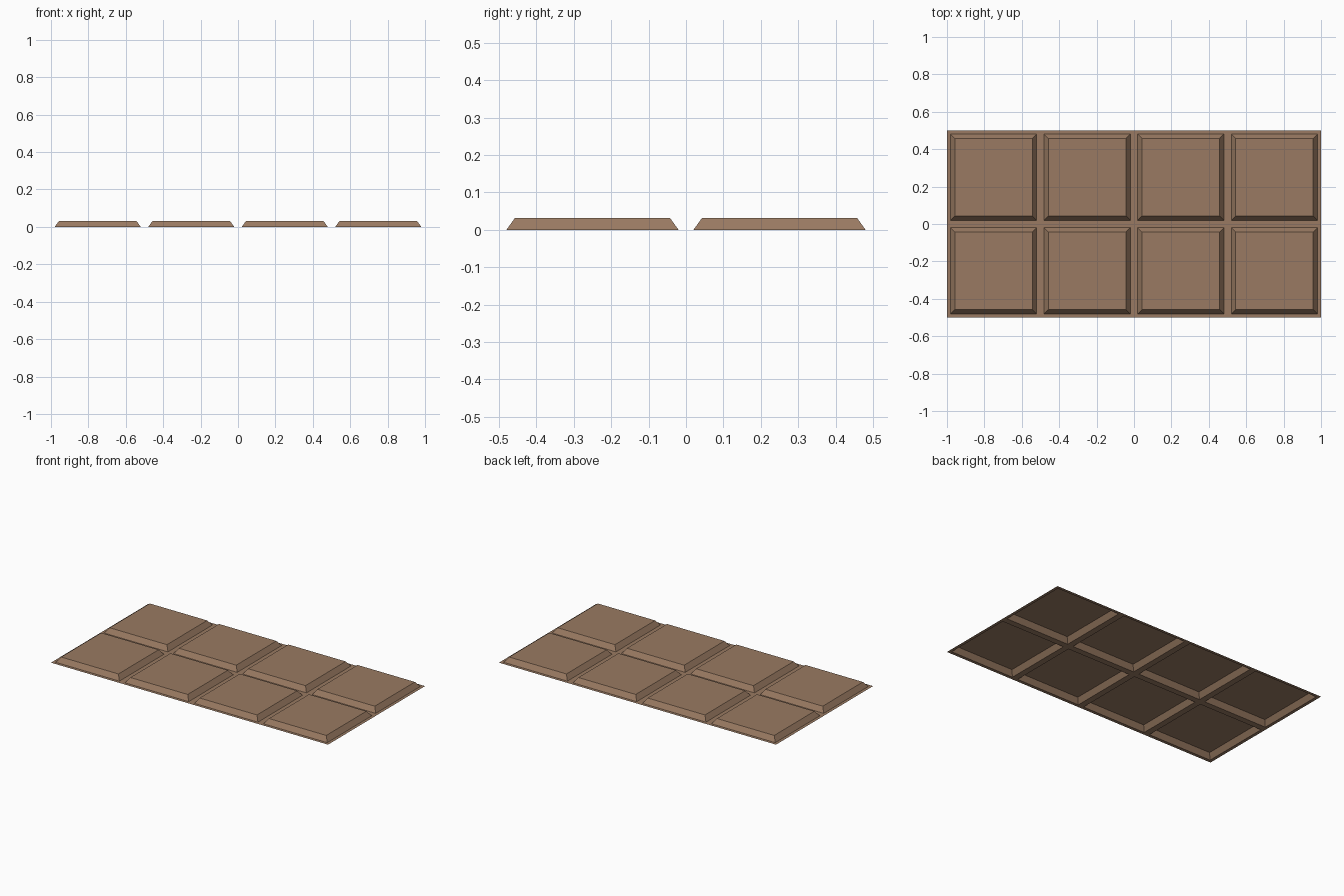
import bpy, bmesh

if "Cube" in bpy.data.objects:
    bpy.data.objects.remove(bpy.data.objects["Cube"])

# chocolate-brown material
brown = bpy.data.materials.new("milk brown")
brown.diffuse_color = (0.32, 0.195, 0.122, 1.0)
brown.use_nodes = True
brown.node_tree.nodes["Principled BSDF"].inputs["Base Color"].default_value = brown.diffuse_color

# flat sheet of 4 x 2 cells, open underneath
bm = bmesh.new()
bmesh.ops.create_grid(bm, x_segments=4, y_segments=2, size=1.0)
bmesh.ops.scale(bm, vec=(1.0, 0.5, 1.0), verts=bm.verts)
cells = list(bm.faces)

# narrow flat grooves around every cell
bmesh.ops.inset_individual(bm, faces=cells, thickness=0.02, depth=0.0,
                           use_even_offset=True)
# raised blocks with sloping sides
bmesh.ops.inset_individual(bm, faces=cells, thickness=0.023, depth=0.0,
                           use_even_offset=True)
for v in {v for f in cells for v in f.verts}:
    v.co.z = 0.032

mesh = bpy.data.meshes.new("segmented_bar")
bm.normal_update()
bm.to_mesh(mesh)
bm.free()
mesh.materials.append(brown)
bar = bpy.data.objects.new("segmented_bar", mesh)
bpy.context.collection.objects.link(bar)
